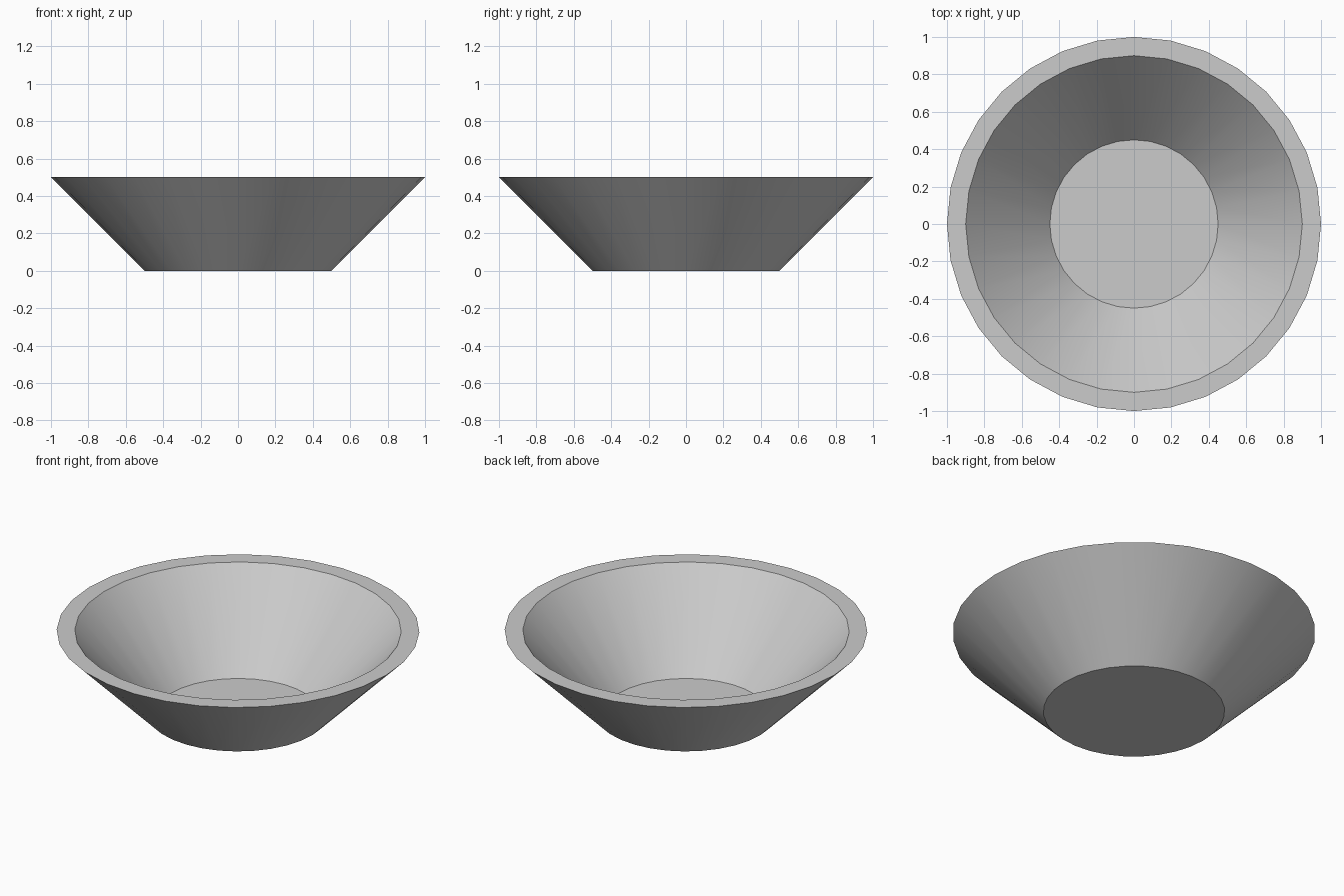
import bpy, bmesh, math

if "Cube" in bpy.data.objects:
    bpy.data.objects.remove(bpy.data.objects["Cube"])

SIDES = 32

# Half cross-section (radius, height): underside, outer wall, rim, inner wall, paper-thin floor
profile = [(0.5, 0.0), (1.0, 0.5), (0.9, 0.5), (0.45, 0.001)]

bm = bmesh.new()
rings = []
for r, z in profile:
    rings.append([bm.verts.new((r * math.cos(2 * math.pi * i / SIDES),
                                r * math.sin(2 * math.pi * i / SIDES), z))
                  for i in range(SIDES)])

# Walls and rim
for lower, upper in zip(rings, rings[1:]):
    for i in range(SIDES):
        j = (i + 1) % SIDES
        bm.faces.new((lower[i], lower[j], upper[j], upper[i]))

# Underside and inside floor
bm.faces.new(rings[0][::-1])
bm.faces.new(rings[-1])
bm.normal_update()

mesh = bpy.data.meshes.new("bowl")
bm.to_mesh(mesh)
bm.free()
bowl = bpy.data.objects.new("bowl", mesh)
bpy.context.collection.objects.link(bowl)

# Smooth round walls, crisp rim and base edges
bpy.context.view_layer.objects.active = bowl
bowl.select_set(True)
bpy.ops.object.shade_smooth_by_angle(angle=math.radians(30))
